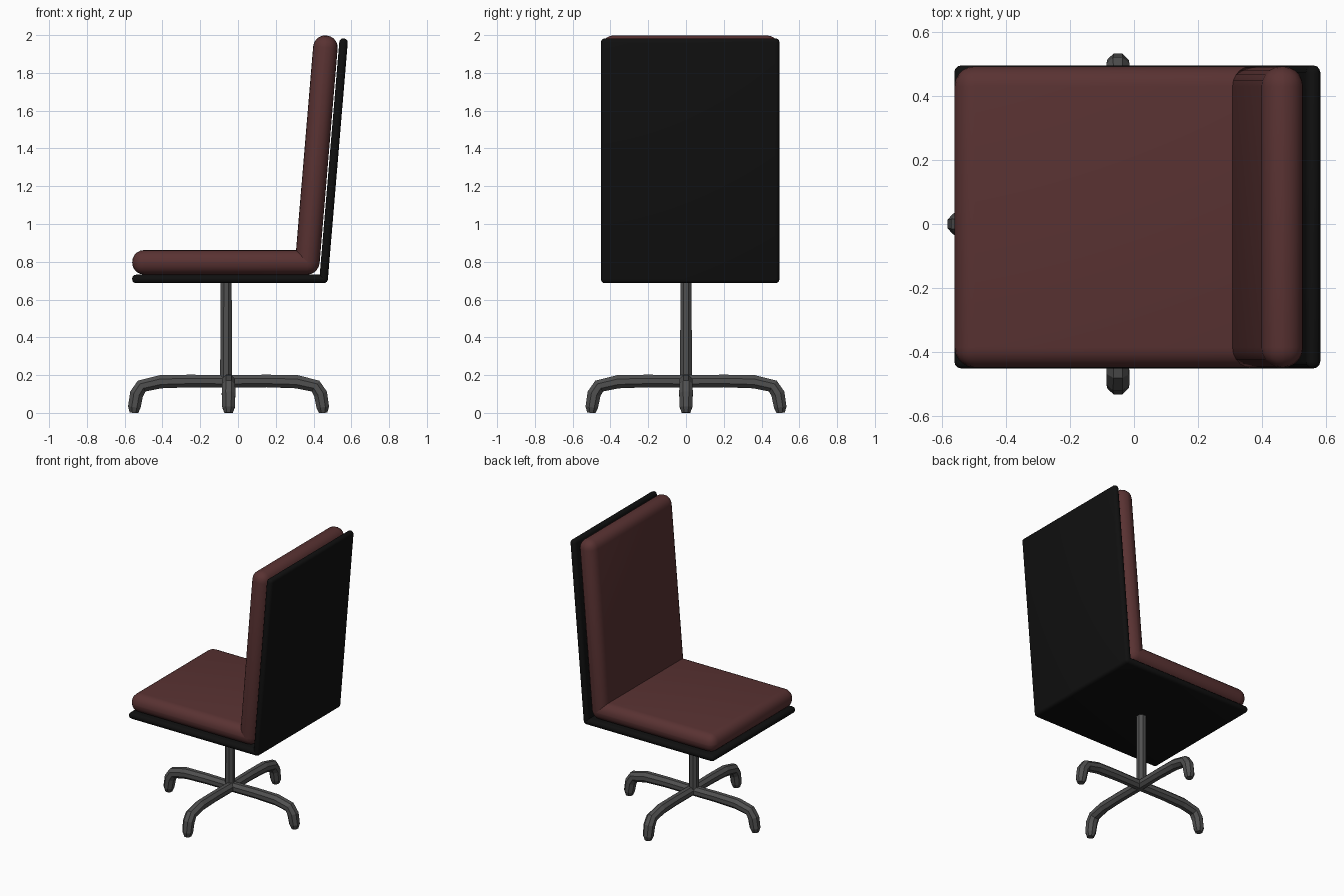
import bpy, bmesh, math
from mathutils import Vector, Matrix

if "Cube" in bpy.data.objects:
    bpy.data.objects.remove(bpy.data.objects["Cube"])


def material(name, rgb):
    m = bpy.data.materials.new(name)
    m.diffuse_color = (*rgb, 1)
    m.use_nodes = True
    m.node_tree.nodes["Principled BSDF"].inputs["Base Color"].default_value = m.diffuse_color
    return m


RED = material("dark red upholstery", (0.1, 0.032, 0.032))
BLACK = material("black shell", (0.005, 0.005, 0.005))
GREY = material("grey metal", (0.08, 0.08, 0.08))


def finish(name, bm, mat, angle):
    bmesh.ops.recalc_face_normals(bm, faces=bm.faces)
    me = bpy.data.meshes.new(name)
    bm.to_mesh(me)
    bm.free()
    me.materials.append(mat)
    ob = bpy.data.objects.new(name, me)
    bpy.context.collection.objects.link(ob)
    if angle:
        bpy.ops.object.select_all(action='DESELECT')
        ob.select_set(True)
        bpy.context.view_layer.objects.active = ob
        bpy.ops.object.shade_smooth_by_angle(angle=math.radians(angle))
    return ob


def rounded_box(name, centre, size, radius, segments, mat, tilt=0):
    bm = bmesh.new()
    bmesh.ops.create_cube(bm, size=1, matrix=Matrix.Diagonal((*size, 1)))
    bmesh.ops.bevel(bm, geom=bm.edges[:], offset=radius, segments=segments,
                    profile=0.5, affect='EDGES')
    bmesh.ops.transform(bm, verts=bm.verts, matrix=Matrix.Translation(centre)
                        @ Matrix.Rotation(math.radians(tilt), 4, 'Y'))
    return finish(name, bm, mat, 35)


def tube(name, path, sides, mat, turn=0, origin=(0, 0, 0)):
    """Sweep a polygon along (distance, height, radius) points in the xz plane."""
    bm = bmesh.new()
    pts = [Vector((d, 0, z)) for d, z, r in path]
    rings = []
    for i, (p, (d, z, r)) in enumerate(zip(pts, path)):
        t = Vector()
        if i:
            t += (p - pts[i - 1]).normalized()
        if i < len(pts) - 1:
            t += (pts[i + 1] - p).normalized()
        t.normalize()
        side = Vector((0, 1, 0))
        up = side.cross(t)
        ring = []
        for k in range(sides):
            a = 2 * math.pi * (k + 0.5) / sides
            ring.append(bm.verts.new(p + r * (side * math.cos(a) + up * math.sin(a))))
        rings.append(ring)
    for a, b in zip(rings, rings[1:]):
        for k in range(sides):
            n = (k + 1) % sides
            bm.faces.new((a[k], a[n], b[n], b[k]))
    bm.faces.new(rings[0])
    bm.faces.new(rings[-1])
    bmesh.ops.transform(bm, verts=bm.verts, matrix=Matrix.Translation(origin)
                        @ Matrix.Rotation(turn, 4, 'Z'))
    return finish(name, bm, mat, 0)


# Cushions
rounded_box("seat_cushion", (-0.065, 0.022, 0.797), (0.99, 0.94, 0.13), 0.063, 5, RED)
rounded_box("back_cushion", (0.415, 0.022, 1.367), (0.13, 0.94, 1.266), 0.063, 5, RED, 4.8)

# Shell boards behind and below the cushions
rounded_box("seat_board", (-0.043, 0.022, 0.709), (1.035, 0.945, 0.045), 0.021, 3, BLACK)
rounded_box("back_board", (0.506, 0.022, 1.335), (0.045, 0.945, 1.3), 0.021, 3, BLACK, 4.8)

# Column
tube("column", [(-0.063, 0.15, 0.034), (-0.063, 0.70, 0.032)], 8, GREY)

# Four curved legs
leg = [(-0.02, 0.167, 0.035), (0.2, 0.169, 0.036), (0.36, 0.165, 0.038), (0.46, 0.142, 0.038),
       (0.487, 0.10, 0.039), (0.499, 0.03, 0.036), (0.501, 0.0, 0.024)]
for i in range(4):
    tube("leg_%d" % (i + 1), leg, 8, GREY, i * math.pi / 2, (-0.05, 0, 0))
